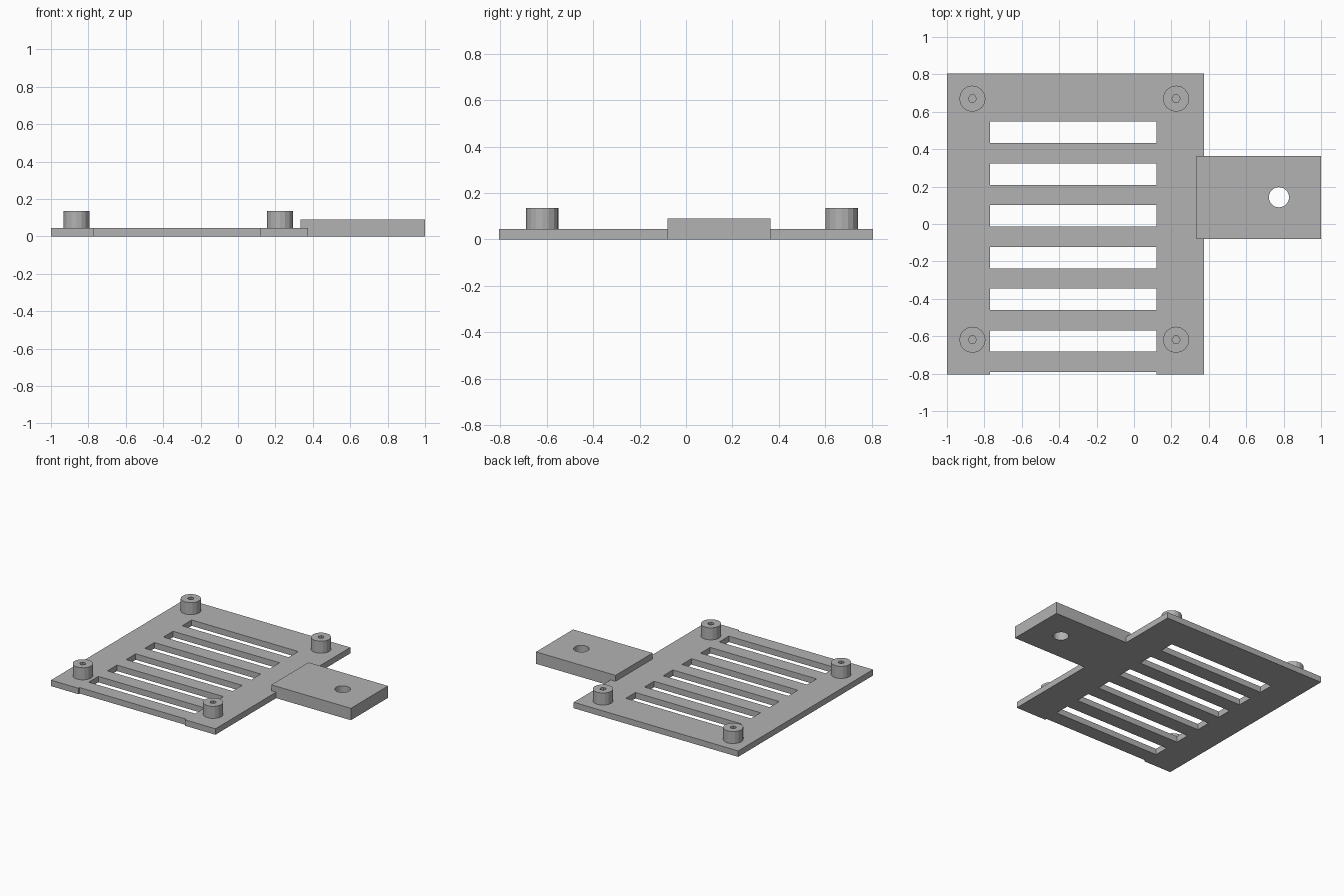
import bpy, bmesh
from math import cos, sin, tau

cube = bpy.data.objects.get("Cube")
if cube:
    bpy.data.objects.remove(cube, do_unlink=True)

grey = bpy.data.materials.new("plain grey")
grey.use_nodes = True
colour = (0.45, 0.45, 0.45, 1)
grey.diffuse_color = colour
grey.node_tree.nodes["Principled BSDF"].inputs["Base Color"].default_value = colour


def rectangle(x0, x1, y0, y1):
    return [(x0, y0), (x1, y0), (x1, y1), (x0, y1)]


def circle(x, y, radius, sides):
    return [(x + radius * cos(tau * i / sides), y + radius * sin(tau * i / sides))
            for i in range(sides)]


def slab(name, loops, bottom, top):
    """Extrude an outline (first loop) with holes (other loops) into a solid."""
    curve = bpy.data.curves.new(name, "CURVE")
    curve.dimensions = "2D"
    curve.fill_mode = "BOTH"
    curve.extrude = (top - bottom) / 2
    for loop in loops:
        spline = curve.splines.new("POLY")
        spline.points.add(len(loop) - 1)
        for point, (x, y) in zip(spline.points, loop):
            point.co = (x, y, 0, 1)
        spline.use_cyclic_u = True
    helper = bpy.data.objects.new(name + "_outline", curve)
    bpy.context.collection.objects.link(helper)
    bpy.context.view_layer.update()
    mesh = bpy.data.meshes.new_from_object(
        helper.evaluated_get(bpy.context.evaluated_depsgraph_get()))
    bpy.data.objects.remove(helper, do_unlink=True)

    bm = bmesh.new()
    bm.from_mesh(mesh)
    bmesh.ops.remove_doubles(bm, verts=bm.verts, dist=0.0005)
    bmesh.ops.translate(bm, verts=bm.verts, vec=(0, 0, (top + bottom) / 2))
    bmesh.ops.recalc_face_normals(bm, faces=bm.faces)
    for face in bm.faces:
        face.smooth = False
        face.material_index = 0
    bm.to_mesh(mesh)
    bm.free()
    mesh.materials.clear()
    mesh.materials.append(grey)
    mesh.name = name
    bpy.context.collection.objects.link(bpy.data.objects.new(name, mesh))


# Vented base plate: six slots and a shallow notch in the front edge
left, right, edge = -1, 0.375, 0.805
slot_l, slot_r, pitch = -0.77, 0.12, 0.2232
outline = [(left, -edge), (slot_l, -edge), (slot_l, -0.791), (slot_r, -0.791),
           (slot_r, -edge), (right, -edge), (right, edge), (left, edge)]
slots = [rectangle(slot_l, slot_r, 0.433 - i * pitch, 0.547 - i * pitch)
         for i in range(6)]
slab("base_plate", [outline] + slots, 0, 0.045)

# Thicker mounting tab with a round screw hole
slab("mounting_tab", [rectangle(0.335, 1, -0.08, 0.363),
                      circle(0.775, 0.143, 0.054, 24)], 0, 0.09)

# Hollow standoffs at the four corners
for x, side in ((-0.864, "right"), (0.225, "left")):
    for y, end in ((-0.619, "front"), (0.67, "back")):
        slab(f"{end}_{side}_standoff",
             [circle(x, y, 0.07, 16), circle(x, y, 0.022, 6)], 0.045, 0.136)
